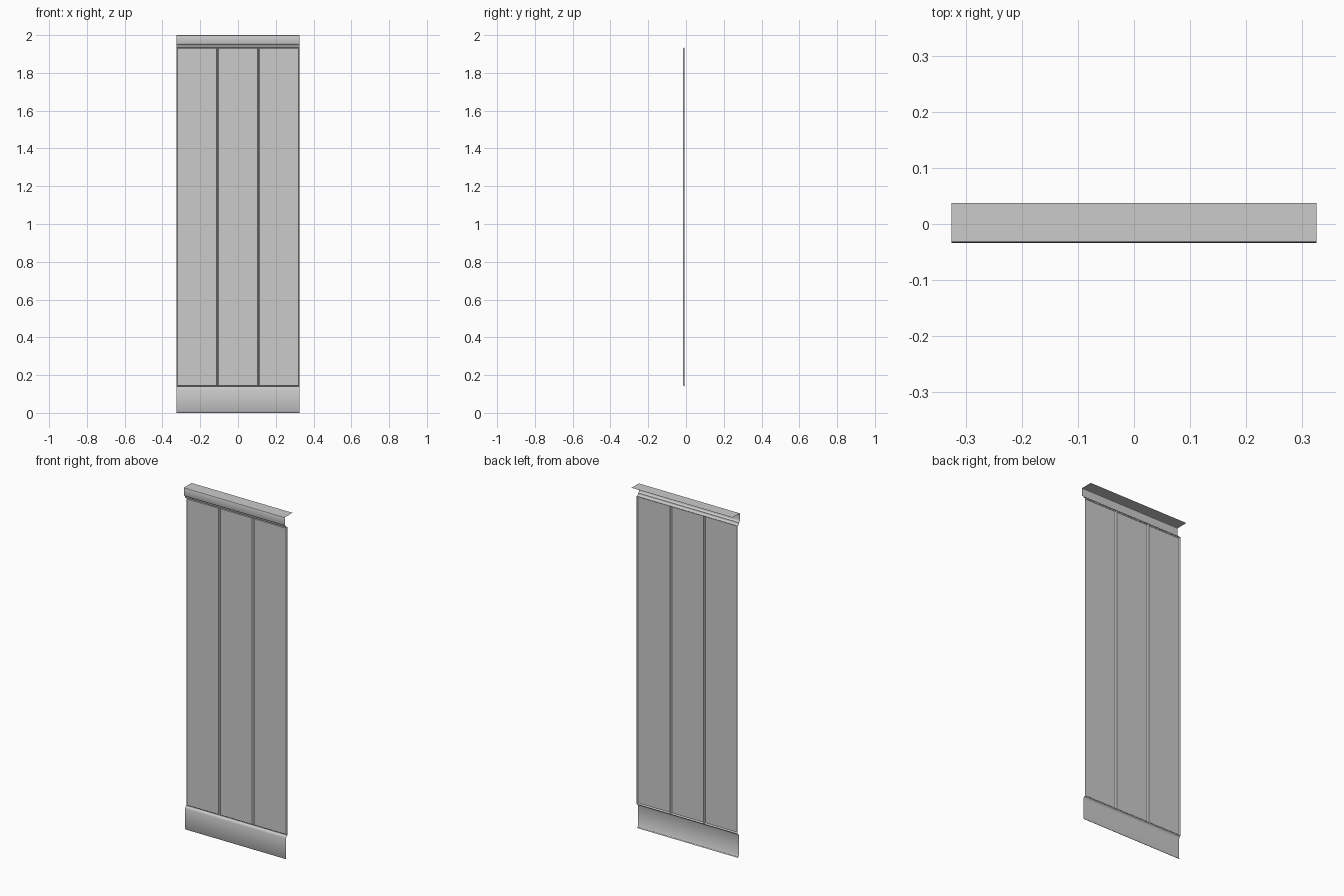
import bpy, bmesh

if "Cube" in bpy.data.objects:
    bpy.data.objects.remove(bpy.data.objects["Cube"])

HALF_W = 0.325


def finish(bm, name):
    bmesh.ops.recalc_face_normals(bm, faces=bm.faces)
    # open sheets: make the faces look towards the front
    if sum(f.normal.y * f.calc_area() for f in bm.faces) > 0:
        bmesh.ops.reverse_faces(bm, faces=bm.faces)
    mesh = bpy.data.meshes.new(name)
    bm.to_mesh(mesh)
    bm.free()
    obj = bpy.data.objects.new(name, mesh)
    bpy.context.collection.objects.link(obj)
    bpy.context.view_layer.objects.active = obj
    obj.select_set(True)
    bpy.ops.object.shade_smooth_by_angle()
    obj.select_set(False)
    return obj


def moulding(name, profile):
    """Sweep an open (y, z) profile along the width, ends left open."""
    bm = bmesh.new()
    rows = [[bm.verts.new((x, y, z)) for y, z in profile] for x in (-HALF_W, HALF_W)]
    for i in range(len(profile) - 1):
        bm.faces.new((rows[0][i], rows[1][i], rows[1][i + 1], rows[0][i + 1]))
    return finish(bm, name)


def board(name, x0, x1, z0=0.14, z1=1.935, front=-0.016, back=-0.009, bevel=0.006):
    """Flat board face with a chamfer running round all four edges."""
    bm = bmesh.new()

    def ring(inset, y):
        return [bm.verts.new(p) for p in (
            (x0 + inset, y, z0 + inset), (x1 - inset, y, z0 + inset),
            (x1 - inset, y, z1 - inset), (x0 + inset, y, z1 - inset))]

    outer, inner = ring(0, back), ring(bevel, front)
    bm.faces.new(inner)
    for i in range(4):
        j = (i + 1) % 4
        bm.faces.new((outer[i], outer[j], inner[j], inner[i]))
    return finish(bm, name)


# three vertical boards
step = 2 * HALF_W / 3
for i in range(3):
    board(f"board_{i + 1}", -HALF_W + i * step, -HALF_W + (i + 1) * step)

# top rail: flat shelf, nosing, fascia and stepped return to the boards
moulding("cap_rail", [
    (0.037, 2.0), (-0.030, 2.0), (-0.0325, 1.9985), (-0.0335, 1.996),
    (-0.0335, 1.957), (-0.032, 1.953), (-0.028, 1.949), (-0.024, 1.947),
    (-0.023, 1.940), (-0.019, 1.935), (-0.011, 1.932)])

# skirting: undercut foot, flat face and rounded top edge
moulding("baseboard", [
    (-0.012, 0.0), (-0.018, 0.003), (-0.022, 0.010), (-0.022, 0.126),
    (-0.020, 0.132), (-0.016, 0.137), (-0.010, 0.140)])
